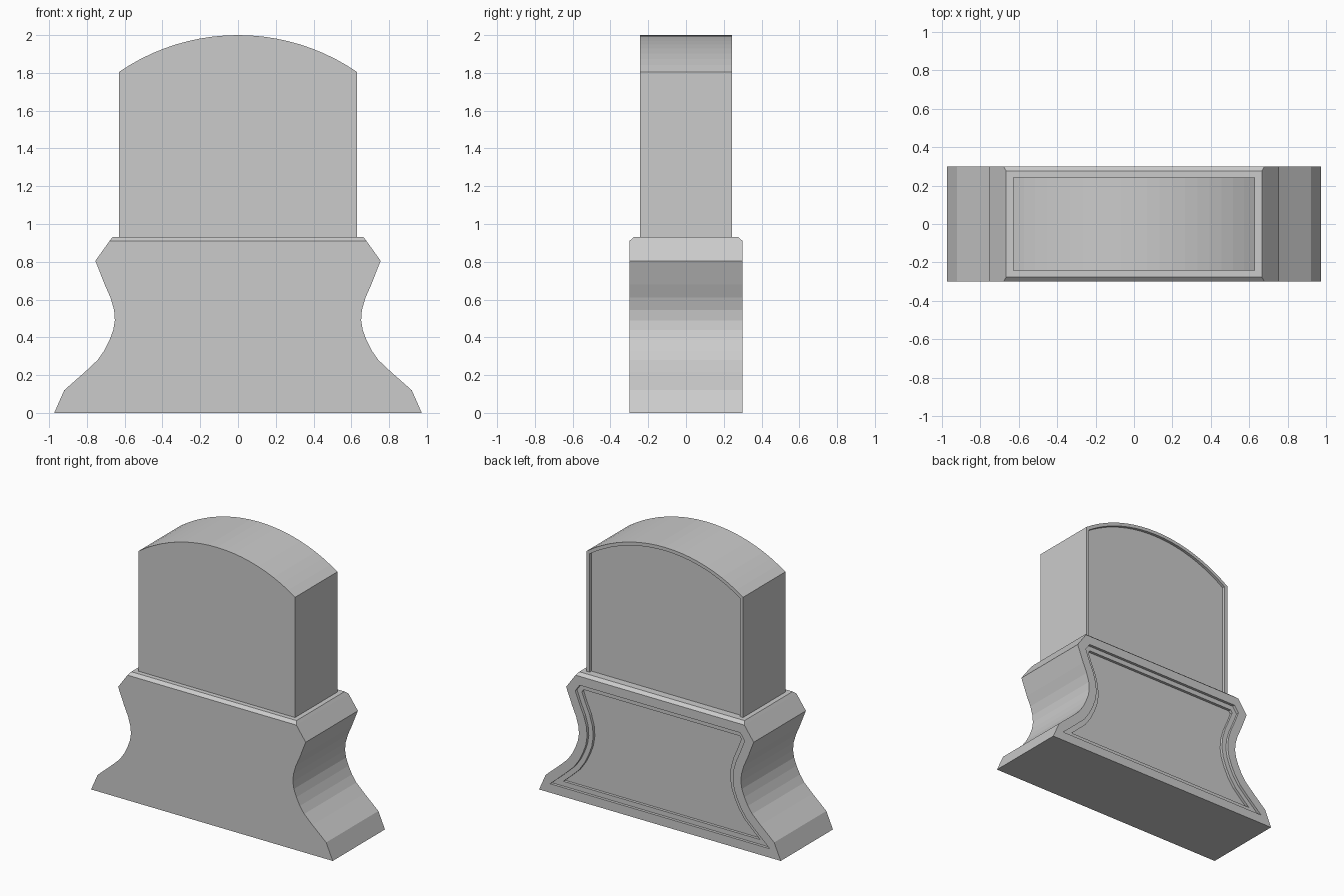
import bpy, bmesh, math
from mathutils import Vector

if "Cube" in bpy.data.objects:
    bpy.data.objects.remove(bpy.data.objects["Cube"])


def mirrored(half):
    """Closed outline from its right half, listed bottom to top."""
    return half + [(-x, z) for x, z in reversed(half) if x > 1e-6]


def inset(points, d):
    """Mitred inward offset of a counter-clockwise outline."""
    pts = [Vector(p) for p in points]
    result = []
    for i, p in enumerate(pts):
        a = (p - pts[i - 1]).normalized()
        b = (pts[(i + 1) % len(pts)] - p).normalized()
        n1, n2 = Vector((-a.y, a.x)), Vector((-b.y, b.x))
        result.append(tuple(p + (n1 + n2) * d / (1 + n1.dot(n2))))
    return result


def prism(name, outline, y0, y1, cap=None):
    """Extrude an x-z outline along y; cap = (x, y, z) of a bevelled top."""
    bm = bmesh.new()
    front = bm.faces.new([bm.verts.new((x, y0, z)) for x, z in outline])
    ext = bmesh.ops.extrude_face_region(bm, geom=[front], use_keep_orig=True)
    for v in ext["geom"]:
        if isinstance(v, bmesh.types.BMVert):
            v.co.y = y1
    bmesh.ops.recalc_face_normals(bm, faces=bm.faces)
    if cap:
        top = max(bm.faces, key=lambda f: (round(f.normal.z, 4), f.calc_center_median().z))
        ext = bmesh.ops.extrude_face_region(bm, geom=[top])
        for v in ext["geom"]:
            if isinstance(v, bmesh.types.BMVert):
                v.co = (math.copysign(cap[0], v.co.x), math.copysign(cap[1], v.co.y), cap[2])
        bmesh.ops.recalc_face_normals(bm, faces=bm.faces)
    mesh = bpy.data.meshes.new(name)
    bm.to_mesh(mesh)
    bm.free()
    obj = bpy.data.objects.new(name, mesh)
    bpy.context.collection.objects.link(obj)
    return obj


def cut(target, cutter):
    mod = target.modifiers.new(cutter.name, "BOOLEAN")
    mod.operation, mod.solver, mod.object = "DIFFERENCE", "EXACT", cutter
    cutter.hide_render = True
    cutter.hide_set(True)


# Pedestal with coved sides and a bevelled top
cove = [(.81, .217), (.743, .28), (.708, .33), (.68, .386), (.66, .44), (.652, .49),
        (.656, .545), (.675, .61), (.706, .68), (.755, .805), (.68, .91)]
base = prism("pedestal", mirrored([(.973, 0), (.92, .12)] + cove), -.3, .3, (.665, .277, .93))

# Two stepped recesses in the back of the pedestal
panel = mirrored([(1.055, 0)] + cove)
for name, d, depth in (("outer_recess_cutter", .065, .02), ("inner_recess_cutter", .1, .04)):
    cut(base, prism(name, inset(panel, d), .3 - depth, .4))

# Arched slab
W, SPRING, TOP = .63, 1.805, 2.0
R = (W * W + (TOP - SPRING) ** 2) / (2 * (TOP - SPRING))


def arched(w, bottom, r, steps=10):
    a = math.asin(w / r)
    arc = [(r * math.sin(a * (1 - i / steps)), TOP - R + r * math.cos(a * (1 - i / steps)))
           for i in range(steps + 1)]
    return mirrored([(w, bottom)] + arc)


slab = prism("arched_slab", arched(W, .93, R), -.243, .243)

# Shallow recess leaving a thin rim on the back of the slab
rim = .025
cut(slab, prism("slab_recess_cutter", arched(W - rim, .9, R - rim), .223, .4))
